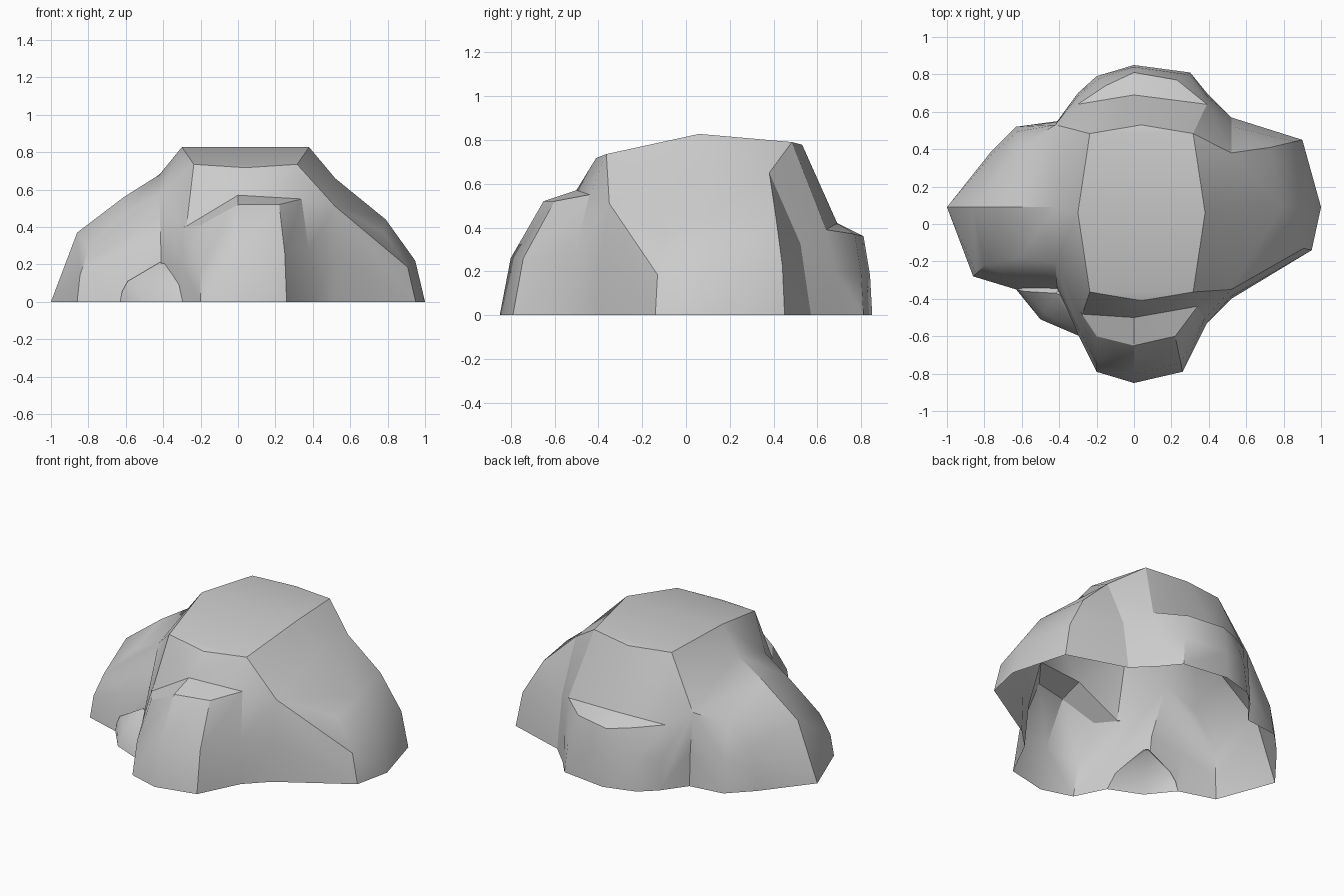
import bpy
import bmesh
import math
from mathutils import Vector

cube = bpy.data.objects.get("Cube")
if cube:
    bpy.data.objects.remove(cube, do_unlink=True)

stone = bpy.data.materials.new("Grey stone")
stone.use_nodes = True
stone.diffuse_color = (.6, .6, .6, 1)
stone.node_tree.nodes["Principled BSDF"].inputs["Base Color"].default_value = stone.diffuse_color


def rib(foot, top, lean=.25):
    """Foot on the ground, a bulging middle and a top; a small lean bulges more."""
    foot, top = Vector((*foot, 0)), Vector(top)
    middle = foot.lerp(top, lean)
    middle.z = top.z / 2
    return [foot, middle, top]


def plateau():
    """Rounded eight-sided rim whose height arches from front to back."""
    rim = []
    for step in range(8):
        angle = step * math.tau / 8
        c, s = math.cos(angle), math.sin(angle)
        x = .04 + math.copysign(abs(c) ** .6, c) * .34 * (abs(c) > .01)
        y = .06 + math.copysign(abs(s) ** .3, s) * .47 * (abs(s) > .01)
        rim.append(Vector((x, y, .83 - .36 * (y - .15) ** 2)))
    return rim


def lobe(name, depth, points):
    """Faceted stone wrapped around its ribs and rooted below the ground."""
    bm = bmesh.new()
    for point in points + [Vector()]:
        bm.verts.new(point)
        if point.z == 0:
            bm.verts.new(point - Vector((0, 0, depth)))
    hull = bmesh.ops.convex_hull(bm, input=bm.verts[:])
    spare = {g for g in hull["geom_interior"] + hull["geom_unused"]
             if isinstance(g, bmesh.types.BMVert)}
    bmesh.ops.delete(bm, geom=list(spare), context="VERTS")
    bmesh.ops.recalc_face_normals(bm, faces=bm.faces[:])
    mesh = bpy.data.meshes.new(name)
    bm.to_mesh(mesh)
    bm.free()
    mesh.materials.append(stone)
    obj = bpy.data.objects.new(name, mesh)
    bpy.context.collection.objects.link(obj)
    return obj


# Seams where the shoulders leave the central mass
left_seam = (rib((.52, -.4), (.52, -.35, .51)) + rib((.52, .57), (.52, .38, .65))
             + [Vector((.52, .09, .66))])
right_seam = (rib((-.41, -.37), (-.42, -.21, .57)) + rib((-.41, .55), (-.42, .53, .47))
              + [Vector((-.42, .09, .68))])

# Seams where the two ledges leave the central mass
front_seam = (rib((-.3, -.59), (-.3, -.45, .4)) + rib((.39, -.53), (.34, -.44, .55))
              + [Vector((0, -.5, .57))])
back_seam = (rib((-.3, .7), (-.3, .64, .4)) + rib((.39, .7), (.39, .64, .39))
             + [Vector((0, .69, .42))])

# Broad shoulder on the left, tapered shoulder on the right
left_shoulder = (rib((.95, -.14), (.78, -.1, .37)) + rib((1, .09), (.79, .09, .44))
                 + rib((.9, .45), (.73, .41, .45)))
right_shoulder = (rib((-.63, -.35), (-.61, -.18, .47)) + rib((-.86, -.28), (-.8, -.22, .28))
                  + rib((-1, .09), (-.86, .09, .37), lean=.5)
                  + rib((-.77, .38), (-.72, .36, .25)) + rib((-.63, .52), (-.6, .42, .4))
                  + [Vector((-.61, .09, .56))])

# Sloping ledge at the front, lower ledge at the back
front_ledge = (rib((-.2, -.79), (-.2, -.6, .41)) + rib((0, -.85), (0, -.65, .52))
               + rib((.26, -.79), (.22, -.6, .52)))
back_ledge = (rib((-.2, .79), (-.15, .74, .38)) + rib((0, .85), (0, .81, .36))
              + rib((.3, .81), (.23, .77, .37)))

# Small boulder nestled beside the front ledge
small_boulder = (rib((-.63, -.35), (-.59, -.36, .11)) + rib((-.5, -.51), (-.42, -.37, .21))
                 + rib((-.29, -.6), (-.29, -.42, .18)))

lobes = {
    "rock": plateau() + left_seam + right_seam + front_seam + back_seam,
    "left_shoulder": left_seam + left_shoulder,
    "right_shoulder": right_seam + right_shoulder,
    "front_ledge": front_seam + front_ledge,
    "back_ledge": back_seam + back_ledge,
    "small_boulder": small_boulder,
}
rock, *parts = [lobe(name, .1 + .02 * index, points)
                for index, (name, points) in enumerate(lobes.items())]

# Fuse every lobe into one stone
bpy.ops.object.select_all(action="DESELECT")
bpy.context.view_layer.objects.active = rock
rock.select_set(True)
for part in parts:
    union = rock.modifiers.new("union", "BOOLEAN")
    union.operation = "UNION"
    union.solver = "EXACT"
    union.object = part
    bpy.ops.object.modifier_apply(modifier=union.name)
    bpy.data.objects.remove(part, do_unlink=True)

# Trim level with the ground, leaving the underside open
bm = bmesh.new()
bm.from_mesh(rock.data)
bmesh.ops.bisect_plane(bm, geom=bm.verts[:] + bm.edges[:] + bm.faces[:],
                       plane_co=(0, 0, 0), plane_no=(0, 0, 1), clear_inner=True)
bmesh.ops.remove_doubles(bm, verts=bm.verts[:], dist=.004)
bmesh.ops.dissolve_limit(bm, angle_limit=math.radians(2), verts=bm.verts[:], edges=bm.edges[:])
bm.to_mesh(rock.data)
bm.free()

bpy.ops.object.shade_smooth_by_angle(angle=math.radians(30))
